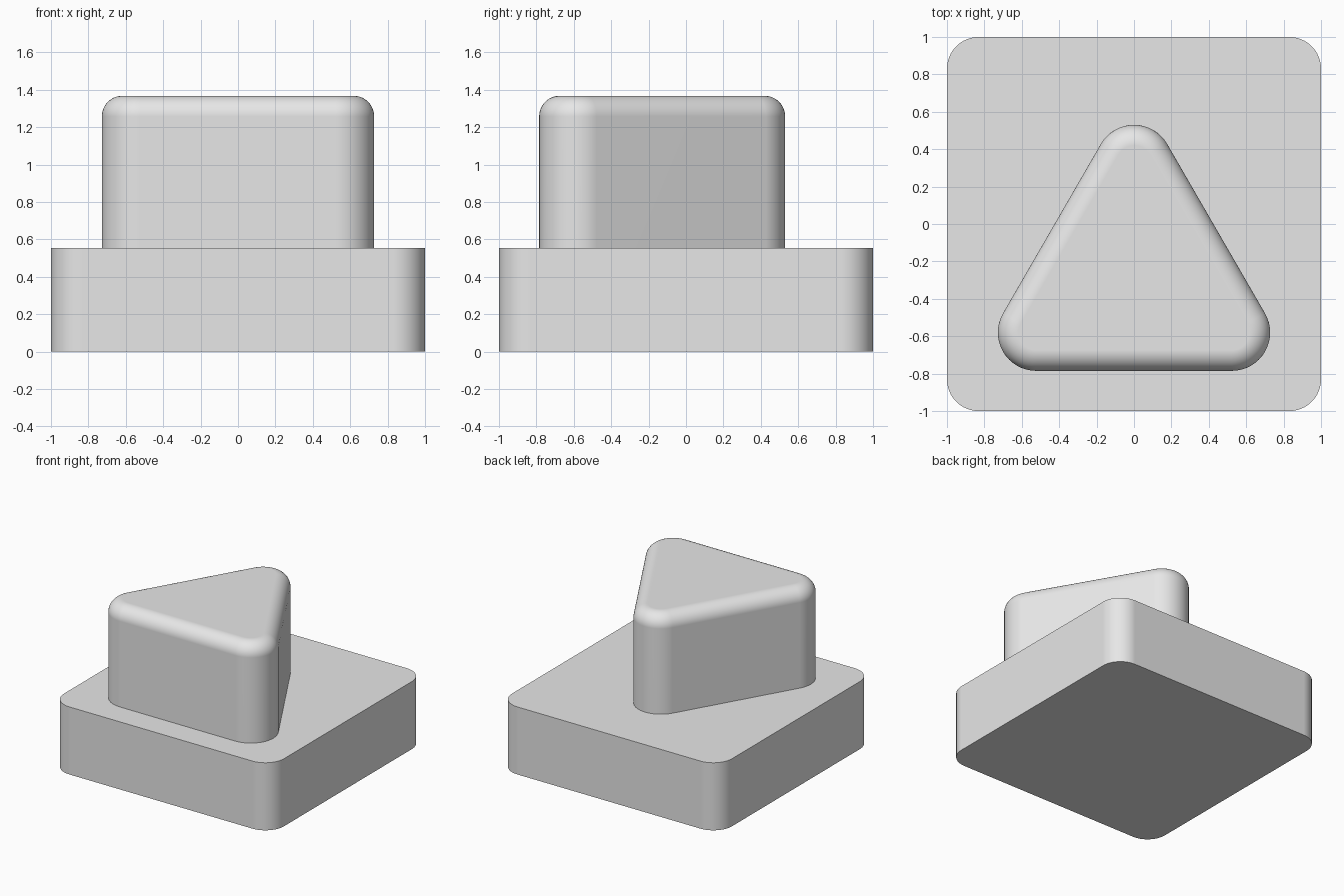
import bpy
import bmesh
from math import sin, cos, pi, radians

cube = bpy.data.objects.get("Cube")
if cube:
    bpy.data.objects.remove(cube, do_unlink=True)

grey = bpy.data.materials.new("light grey")
grey.use_nodes = True
grey.diffuse_color = (0.8, 0.8, 0.8, 1)
grey.node_tree.nodes["Principled BSDF"].inputs["Base Color"].default_value = (0.8, 0.8, 0.8, 1)


def rounded_prism(name, centres, radius, bottom, top, fillet=0, steps=16):
    """Prism with round corners about counter-clockwise centres and an optional top fillet."""
    sweep = 2 * pi / len(centres)
    # Each ring is (corner radius, height)
    rings = [(radius, bottom), (radius, top - fillet)]
    if fillet:
        for i in range(1, 13):
            a = i / 12 * pi / 2
            rings.append((radius - fillet * (1 - cos(a)), top - fillet * (1 - sin(a))))

    bm = bmesh.new()
    loops = []
    for r, z in rings:
        loop = []
        for k, (cx, cy) in enumerate(centres):
            for s in range(steps + 1):
                a = -pi / 2 + sweep * (k - 1 + s / steps)
                loop.append(bm.verts.new((cx + r * cos(a), cy + r * sin(a), z)))
        loops.append(loop)
    for low, high in zip(loops, loops[1:]):
        for i in range(len(low)):
            j = (i + 1) % len(low)
            bm.faces.new((low[i], low[j], high[j], high[i]))
    bm.faces.new(loops[0][::-1])
    bm.faces.new(loops[-1])
    bmesh.ops.recalc_face_normals(bm, faces=bm.faces)

    mesh = bpy.data.meshes.new(name)
    bm.to_mesh(mesh)
    bm.free()
    mesh.materials.append(grey)
    obj = bpy.data.objects.new(name, mesh)
    bpy.context.collection.objects.link(obj)

    # Smooth rounding with crisp rims and flat panels
    bpy.ops.object.select_all(action="DESELECT")
    obj.select_set(True)
    bpy.context.view_layer.objects.active = obj
    bpy.ops.object.shade_smooth_by_angle(angle=radians(35))
    weighted = obj.modifiers.new("flat panels", "WEIGHTED_NORMAL")
    weighted.keep_sharp = True
    return obj


# Square base slab
c = 0.83
rounded_prism("base_slab", [(-c, -c), (c, -c), (c, c), (-c, c)], 0.17, 0, 0.555)

# Triangular block with a softened top edge
x = 0.523
rounded_prism("triangular_block", [(-x, -0.58), (x, -0.58), (0, 0.325)],
              0.205, 0.555, 1.368, fillet=0.11)
